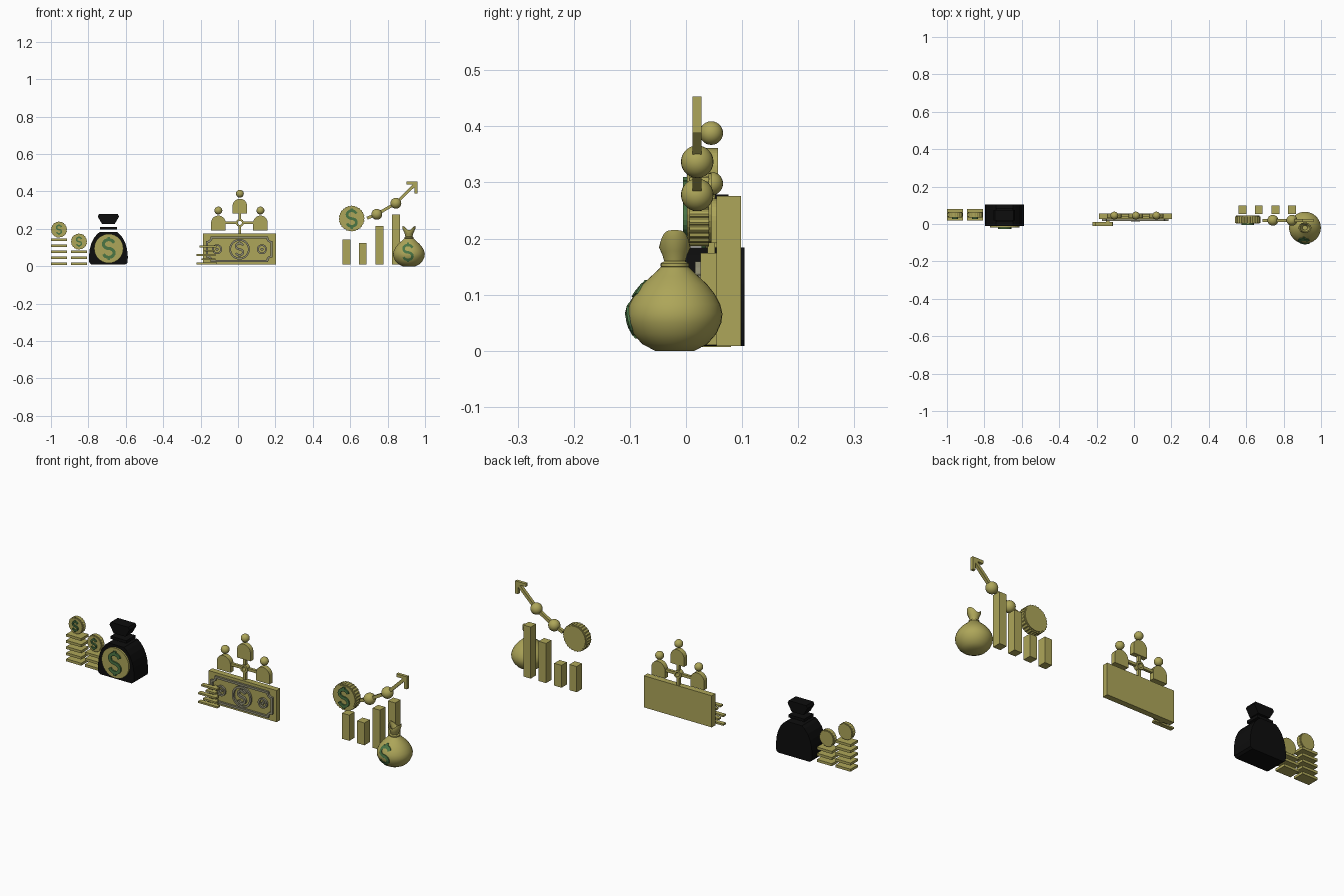
import bpy, bmesh
from math import sin, cos, pi, radians, sqrt
from mathutils import Vector, Matrix

if "Cube" in bpy.data.objects:
    bpy.data.objects.remove(bpy.data.objects["Cube"])


def material(name, rgb):
    m = bpy.data.materials.new(name)
    m.diffuse_color = (*rgb, 1)
    m.use_nodes = True
    m.node_tree.nodes["Principled BSDF"].inputs["Base Color"].default_value = m.diffuse_color
    return m


OLIVE = material("olive", (0.42, 0.38, 0.10))
GREEN = material("green", (0.07, 0.18, 0.06))
BLACK = material("black", (0.004, 0.004, 0.004))
GREY = material("grey_olive", (0.27, 0.26, 0.17))


def finish(name, bm, mat, smooth=False):
    bmesh.ops.recalc_face_normals(bm, faces=bm.faces)
    me = bpy.data.meshes.new(name)
    bm.to_mesh(me)
    bm.free()
    me.materials.append(mat)
    ob = bpy.data.objects.new(name, me)
    bpy.context.collection.objects.link(ob)
    if smooth:
        bpy.context.view_layer.objects.active = ob
        ob.select_set(True)
        bpy.ops.object.shade_smooth_by_angle(angle=radians(40))
        ob.select_set(False)
    return ob


def prism(name, pts, y0, y1, mat=OLIVE, smooth=False):
    """Front outline (x, z) extruded from y0 to y1."""
    bm = bmesh.new()
    a = [bm.verts.new((x, y0, z)) for x, z in pts]
    b = [bm.verts.new((x, y1, z)) for x, z in pts]
    bm.faces.new(a)
    bm.faces.new(b[::-1])
    n = len(pts)
    for i in range(n):
        j = (i + 1) % n
        bm.faces.new((a[i], b[i], b[j], a[j]))
    return finish(name, bm, mat, smooth)


def box(name, x0, x1, y0, y1, z0, z1, mat=OLIVE):
    return prism(name, [(x0, z0), (x1, z0), (x1, z1), (x0, z1)], y0, y1, mat)


def ribbon(name, pts, w, y0, y1, mat=OLIVE, closed=False, surf=None):
    """Flat band of width w along a front path; surf(x, z) bends it onto a surface."""
    bm = bmesh.new()
    p = [Vector(q) for q in pts]
    n = len(p)
    rings = []
    for i in range(n):
        before = p[i] - p[i - 1] if (i or closed) else p[1] - p[0]
        after = p[(i + 1) % n] - p[i] if (i < n - 1 or closed) else before
        d = (before.normalized() + after.normalized()).normalized()
        k = min(1 / max(d.dot(after.normalized()), 0.1), 1.5) * w / 2
        off = Vector((-d.y, d.x)) * k
        ring = []
        for q, y in ((p[i] + off, y0), (p[i] - off, y0), (p[i] - off, y1), (p[i] + off, y1)):
            ring.append(bm.verts.new((q.x, y + (surf(q.x, q.y) if surf else 0), q.y)))
        rings.append(ring)
    for i in range(n if closed else n - 1):
        r, s = rings[i], rings[(i + 1) % n]
        for k in range(4):
            bm.faces.new((r[k], r[(k + 1) % 4], s[(k + 1) % 4], s[k]))
    if not closed:
        bm.faces.new(rings[0])
        bm.faces.new(rings[-1])
    return finish(name, bm, mat)


def arc(cx, cz, r, a0, a1, n, sx=1):
    return [(cx + sx * r * cos(radians(a0 + (a1 - a0) * i / n)),
             cz + r * sin(radians(a0 + (a1 - a0) * i / n))) for i in range(n + 1)]


def circle(cx, cz, r, n=32):
    return arc(cx, cz, r, 0, 360, n)[:-1]


def currency_mark(name, x, z, h, y0, y1, mat, surf=None):
    r = h * 0.19
    s = arc(x, z + r, r, 15, 270, 14, 1.2) + arc(x, z - r, r, 90, -165, 14, 1.2)[1:]
    ribbon(name + "_curve", s, h * 0.13, y0, y1, mat, surf=surf)
    for k in (1, -1):
        ribbon(name + "_stub", [(x, z + k * h * 0.36), (x, z + k * h * 0.5)],
               h * 0.12, y0, y1, mat, surf=surf)


def ridged_coin(name, x, z, r, y0, y1, teeth):
    pts = []
    for i in range(teeth * 4):
        a = 2 * pi * i / (teeth * 4)
        q = r if i % 4 < 2 else r * 0.96
        pts.append((x + q * cos(a), z + q * sin(a)))
    prism(name, pts, y0 + 0.004, y1 - 0.004)
    prism(name + "_face", circle(x, z, r * 0.9), y0, y1)


def ball(name, x, y, z, r):
    bm = bmesh.new()
    bmesh.ops.create_uvsphere(bm, u_segments=24, v_segments=14, radius=r,
                              matrix=Matrix.Translation((x, y, z)))
    finish(name, bm, OLIVE, True)


# Coin stacks with an upright coin on each
for x, count in ((-0.957, 5), (-0.85, 3)):
    for i in range(count):
        z = 0.013 + 0.032 * i
        box("stack_layer", x - 0.043, x + 0.043, 0.02, 0.08, z - 0.0065, z + 0.0065)
    zc = 0.013 + 0.032 * (count - 1) + 0.055
    ridged_coin("stack_coin", x, zc, 0.043, 0.035, 0.063, 20)
    currency_mark("stack_coin_mark", x, zc, 0.058, 0.028, 0.037, GREEN)

# Black sack: body, tie band, flared neck and front disc
bx = -0.693
half = [(0.09, 0.009), (0.102, 0.018), (0.104, 0.05), (0.1, 0.09), (0.092, 0.12),
        (0.078, 0.15), (0.06, 0.172), (0.045, 0.184)]
prism("sack_body", [(bx + x, z) for x, z in half] + [(bx - x, z) for x, z in half[::-1]],
      -0.01, 0.104, BLACK)
box("sack_tie", bx - 0.045, bx + 0.045, 0.01, 0.085, 0.197, 0.211, BLACK)
half = [(0.034, 0.226), (0.057, 0.266), (0.05, 0.279)]
prism("sack_neck", [(bx + x, z) for x, z in half] + [(bx - x, z) for x, z in half[::-1]],
      0.018, 0.076, BLACK)
prism("sack_disc", circle(bx + 0.002, 0.095, 0.078), -0.02, 0.0)
currency_mark("sack_mark", bx + 0.002, 0.095, 0.125, -0.027, -0.018, GREEN)

# Banknote with raised border and rings
box("banknote", -0.187, 0.203, 0.026, 0.056, 0.01, 0.174)
x0, x1, z0, z1, r = -0.165, 0.18, 0.028, 0.154, 0.024
border = (arc(x0, z0, r, 90, 0, 5) + arc(x1, z0, r, 180, 90, 5)
          + arc(x1, z1, r, 270, 180, 5) + arc(x0, z1, r, 360, 270, 5))
ribbon("banknote_border", border, 0.011, 0.016, 0.03, GREY, True)
ribbon("banknote_centre_ring", circle(0.008, 0.091, 0.05), 0.01, 0.016, 0.03, GREY, True)
currency_mark("banknote_mark", 0.008, 0.091, 0.085, 0.014, 0.03, GREY)
for x in (-0.112, 0.128):
    ribbon("banknote_side_ring", circle(x, 0.091, 0.022, 20), 0.009, 0.016, 0.03, GREY, True)
    prism("banknote_side_dot", circle(x, 0.091, 0.008, 12), 0.016, 0.03, GREY)

# Speed lines in front of the banknote
for xa, xb, z in ((-0.205, -0.115, 0.106), (-0.18, -0.125, 0.083), (-0.222, -0.12, 0.06),
                  (-0.195, -0.12, 0.037), (-0.222, -0.112, 0.015)):
    box("speed_line", xa, xb, -0.01, 0.012, z - 0.0045, z + 0.0045)
    box("speed_line_mount", -0.15, -0.13, 0.01, 0.03, z - 0.003, z + 0.003)

# Three people joined by a hub
for x, z in ((0.01, 0.282), (-0.105, 0.192), (0.12, 0.192)):
    prism("person_body", [(x - 0.039, z), (x + 0.039, z)] + arc(x, z + 0.04, 0.039, 0, 180, 14),
          0.032, 0.057)
    ball("person_head", x, 0.045, z + 0.106, 0.021)
ribbon("hub_ring", circle(0.01, 0.232, 0.016, 24), 0.01, 0.033, 0.057, OLIVE, True)
for name, a, b in (("hub_link_up", (0.01, 0.25), (0.01, 0.284)),
                   ("hub_link_down", (0.01, 0.214), (0.01, 0.172)),
                   ("hub_link_left", (-0.008, 0.232), (-0.07, 0.232)),
                   ("hub_link_right", (0.028, 0.232), (0.085, 0.232))):
    ribbon(name, [a, b], 0.014, 0.038, 0.052)

# Bar chart
for x, top in ((0.58, 0.142), (0.667, 0.125), (0.756, 0.215), (0.844, 0.276)):
    box("chart_bar", x - 0.021, x + 0.021, 0.054, 0.098, 0.009, top)

# Large coin and rising arrow line
ridged_coin("large_coin", 0.608, 0.255, 0.069, 0.002, 0.045, 28)
currency_mark("large_coin_mark", 0.608, 0.255, 0.11, -0.005, 0.004, GREEN)
ribbon("arrow_line", [(0.69, 0.257), (0.742, 0.278), (0.844, 0.337), (0.952, 0.443)],
       0.016, 0.012, 0.028)
ball("arrow_node_low", 0.742, 0.02, 0.278, 0.029)
ball("arrow_node_high", 0.844, 0.02, 0.337, 0.029)
ribbon("arrow_head", [(0.9, 0.445), (0.953, 0.445), (0.953, 0.388)], 0.016, 0.012, 0.028)

# Round money bag, lathed, with gathered cloth top
CX, CY = 0.914, -0.02
BODY = [(0.035, 0.0), (0.058, 0.012), (0.074, 0.03), (0.083, 0.05), (0.085, 0.066),
        (0.081, 0.083), (0.072, 0.1), (0.058, 0.118), (0.043, 0.132), (0.031, 0.143), (0.022, 0.152)]
TOP = [(0.019, 0.16), (0.022, 0.178), (0.028, 0.2), (0.026, 0.215), (0.021, 0.212), (0.012, 0.18)]
N = 36


def lathe(name, profile, ears=False):
    bm = bmesh.new()
    rings = []
    for r, z in profile:
        t = max(0, (z - 0.16) / 0.055) if ears else 0
        rings.append([bm.verts.new((CX + r * (1 + 0.3 * t) * cos(a), CY + r * sin(a),
                                    z - 0.022 * t * sin(a) ** 4))
                      for a in (2 * pi * i / N for i in range(N))])
    for r, s in zip(rings, rings[1:]):
        for i in range(N):
            j = (i + 1) % N
            bm.faces.new((r[i], r[j], s[j], s[i]))
    bm.faces.new(rings[0])
    bm.faces.new(rings[-1])
    finish(name, bm, OLIVE, True)


def bag_front(x, z):
    for (ra, za), (rb, zb) in zip(BODY, BODY[1:]):
        if za <= z <= zb:
            r = ra + (rb - ra) * (z - za) / (zb - za)
            return CY - sqrt(max(r * r - (x - CX) ** 2, 0))
    return CY


lathe("bag_body", BODY)
lathe("bag_tie", [(0.018, 0.147), (0.025, 0.15), (0.025, 0.156), (0.018, 0.16)])
lathe("bag_cloth_top", TOP, True)
currency_mark("bag_mark", CX - 0.005, 0.074, 0.105, -0.004, 0.006, GREEN, bag_front)
